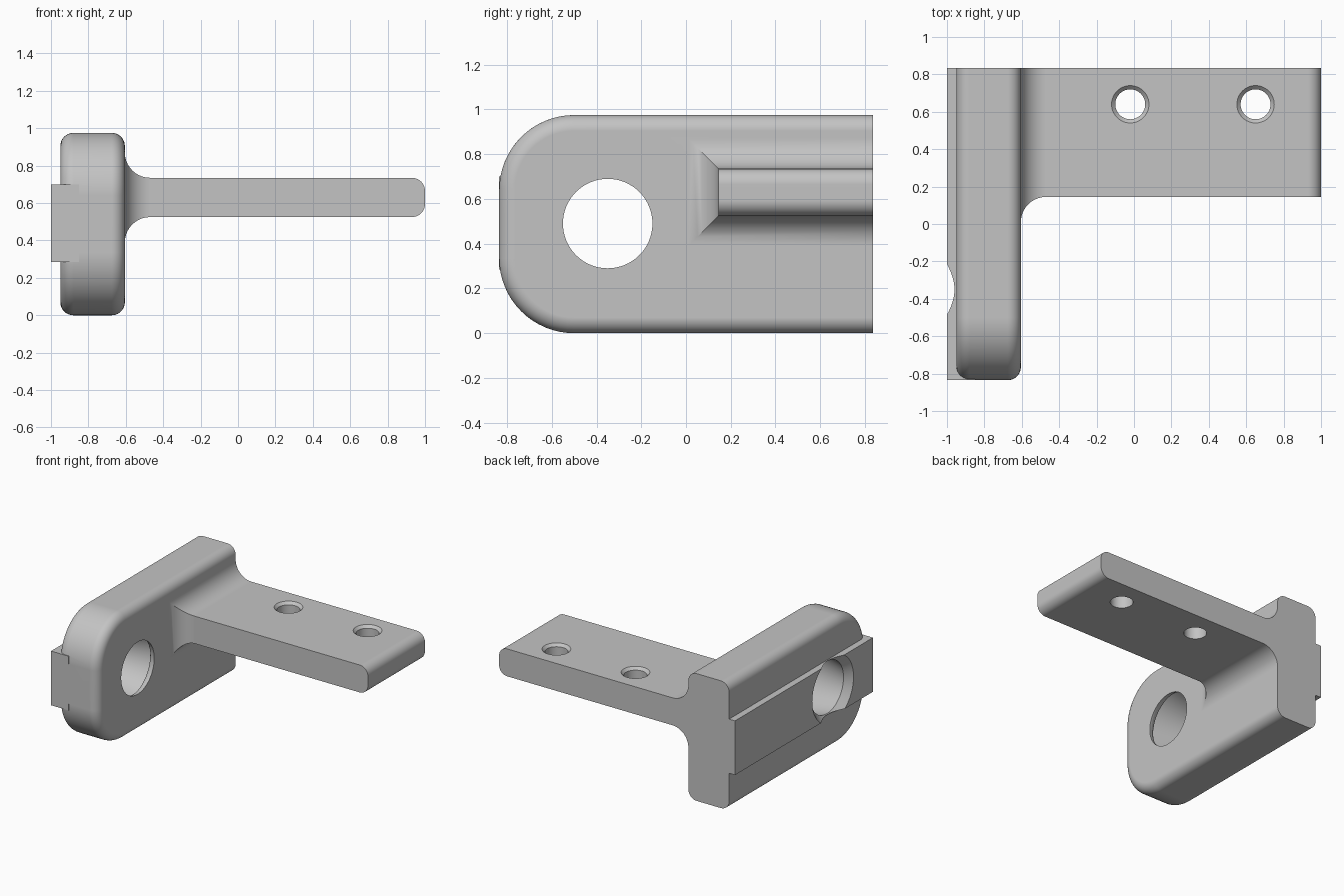
import bpy
import bmesh
from math import sin, cos, pi, radians

if "Cube" in bpy.data.objects:
    bpy.data.objects.remove(bpy.data.objects["Cube"], do_unlink=True)

BACK = 0.835
STEPS = 10
PLATE_L, PLATE_R = -0.95, -0.605
EDGE = 0.07


def make_object(name, bm):
    bmesh.ops.recalc_face_normals(bm, faces=bm.faces[:])
    mesh = bpy.data.meshes.new(name)
    bm.to_mesh(mesh)
    bm.free()
    obj = bpy.data.objects.new(name, mesh)
    bpy.context.collection.objects.link(obj)
    return obj


def skin(name, rings):
    """Join equal-length closed rings into a capped solid."""
    bm = bmesh.new()
    loops = [[bm.verts.new(p) for p in ring] for ring in rings]
    n = len(loops[0])
    for a, b in zip(loops, loops[1:]):
        for i in range(n):
            j = (i + 1) % n
            bm.faces.new((a[i], a[j], b[j], b[i]))
    bm.faces.new(loops[0])
    bm.faces.new(loops[-1])
    return make_object(name, bm)


def quarter(r):
    """Pairs (distance along, inset) of a quarter round, from full inset to none."""
    angles = [pi / 2 * i / STEPS for i in range(STEPS + 1)]
    return [(r * (1 - cos(a)), r * (1 - sin(a))) for a in angles]


def lathe(name, profile, axis, centre, segments=64):
    """Turn (position, radius) pairs about the x or z axis."""
    rings = []
    for pos, r in profile:
        ring = []
        for i in range(segments):
            a = 2 * pi * i / segments
            u, v = centre[0] + r * cos(a), centre[1] + r * sin(a)
            ring.append((pos, u, v) if axis == "x" else (u, v, pos))
        rings.append(ring)
    return skin(name, rings)


def combine(target, other, operation):
    mod = target.modifiers.new(operation.title(), "BOOLEAN")
    mod.operation = operation
    mod.solver = "EXACT"
    mod.object = other
    bpy.context.view_layer.objects.active = target
    bpy.ops.object.modifier_apply(modifier=mod.name)
    bpy.data.objects.remove(other, do_unlink=True)


# Upright plate: rounded front end, rounded long edges, flat back end
def plate_ring(x, d):
    r = 0.335
    y, low, high = -BACK + r, r, 0.975 - r
    ring = [(x, BACK, d)]
    for z, start in ((low, 1.5 * pi), (high, pi)):
        for i in range(17):
            a = start - pi / 2 * i / 16
            ring.append((x, y + (r - d) * cos(a), z + (r - d) * sin(a)))
    return ring + [(x, BACK, 0.975 - d)]


rounding = quarter(EDGE)
plate_sections = [(PLATE_L + s, d) for s, d in rounding]
plate_sections += [(PLATE_R - s, d) for s, d in reversed(rounding)]
bracket = skin("bracket", [plate_ring(x, d) for x, d in plate_sections])


# Locating rail on the outer face of the plate
def rectangle(x, front, low, high):
    return [(x, front, low), (x, BACK, low), (x, BACK, high), (x, front, high)]


rail = skin("rail", [rectangle(x, -BACK, 0.285, 0.70) for x in (-1, -0.85)])
combine(bracket, rail, "UNION")

# Arm: flared with a mitred fillet at the plate, rounded at the free end
FLARE = 0.135
arm_sections = [(-0.75, FLARE, FLARE)]
arm_sections += [(PLATE_R + s, d, d) for s, d in quarter(FLARE)]
arm_sections += [(1 - s, 0, -d) for s, d in reversed(rounding)]
arm = skin("arm", [rectangle(x, 0.145 - dy, 0.525 - dz, 0.735 + dz)
                   for x, dy, dz in arm_sections])
combine(bracket, arm, "UNION")

# Large bore: chamfered through the rail, rounded on the arm side
bore_profile = [(-1.02, 0.27), (-0.95, 0.20)]
bore_profile += [(PLATE_R - s, 0.20 + 0.065 - d2) for s, d2 in
                 [(0.065 - d, 0.065 - s) for s, d in quarter(0.065)]]
bore_profile = bore_profile[:2] + sorted(bore_profile[2:])
bore_profile.append((-0.55, 0.265))
bore = lathe("bore_cutter", bore_profile, "x", (-0.35, 0.49))
combine(bracket, bore, "DIFFERENCE")

# Two countersunk screw holes in the arm
for x in (-0.02, 0.65):
    screw = lathe("screw_hole_cutter",
                  [(0.4, 0.08), (0.715, 0.08), (0.755, 0.12)], "z", (x, 0.64), 48)
    combine(bracket, screw, "DIFFERENCE")

# Plain grey finish
grey = bpy.data.materials.new("light_grey")
grey.use_nodes = True
colour = (0.55, 0.55, 0.55, 1)
grey.diffuse_color = colour
grey.node_tree.nodes["Principled BSDF"].inputs["Base Color"].default_value = colour
bracket.data.materials.clear()
bracket.data.materials.append(grey)
for face in bracket.data.polygons:
    face.material_index = 0

# Smooth fillets, crisp edges, flat large faces
bpy.ops.object.select_all(action="DESELECT")
bracket.select_set(True)
bpy.context.view_layer.objects.active = bracket
bpy.ops.object.shade_smooth_by_angle(angle=radians(30))
weighted = bracket.modifiers.new("Weighted Normals", "WEIGHTED_NORMAL")
weighted.keep_sharp = True
